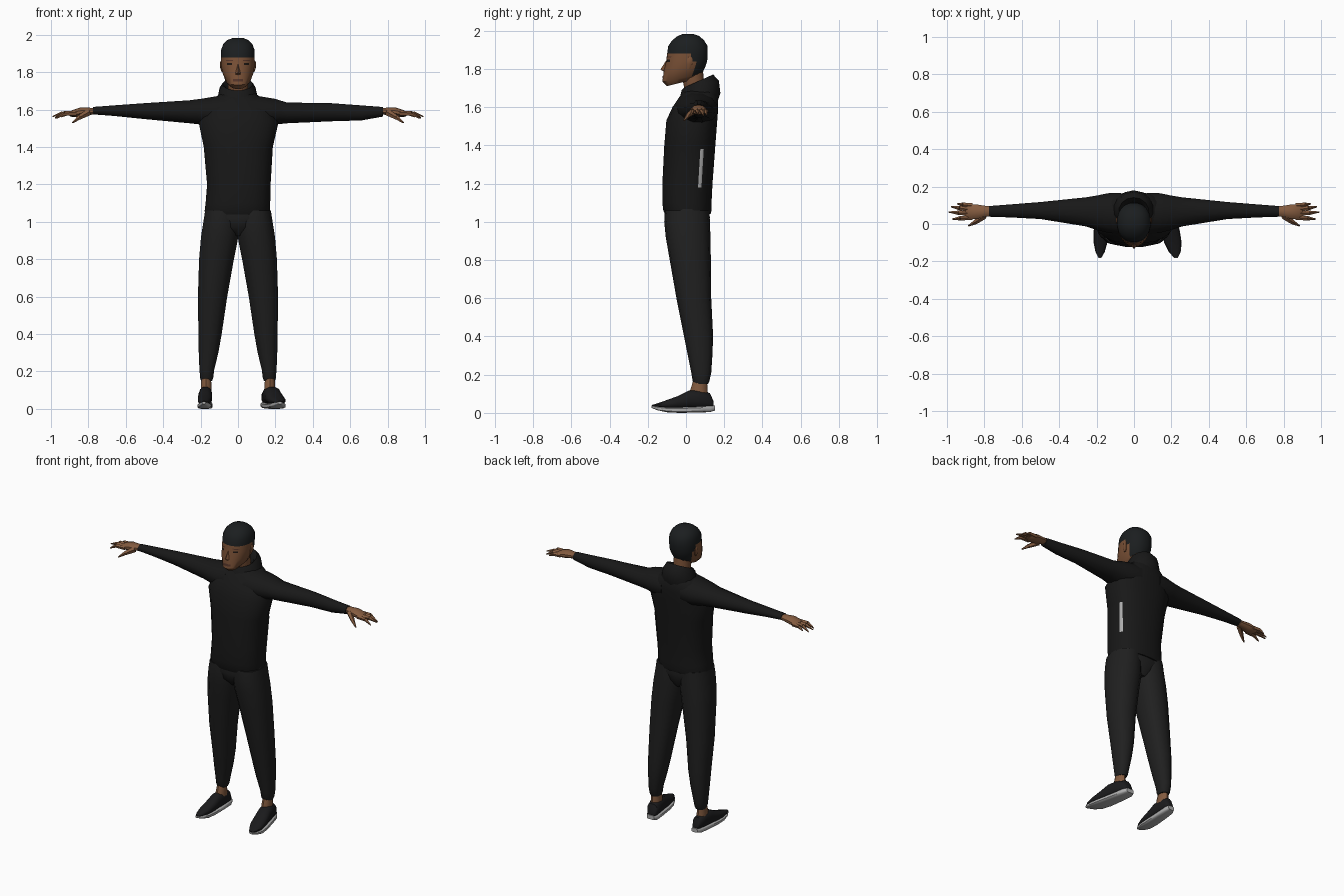
import bpy, bmesh, math
from mathutils import Vector
from mathutils.bvhtree import BVHTree


def material(name, r, g, b):
    m = bpy.data.materials.new(name)
    m.diffuse_color = (r, g, b, 1)
    return m


JACKET = material("jacket black", 0.009, 0.009, 0.009)
PANTS = material("trouser black", 0.014, 0.014, 0.014)
SHOE = material("shoe black", 0.011, 0.011, 0.012)
HAIR = material("hair black", 0.011, 0.013, 0.014)
FACE = material("face brown", 0.19, 0.08, 0.036)
SKIN = material("skin brown", 0.23, 0.105, 0.05)
LIPS = material("lip brown", 0.09, 0.035, 0.022)
DARK = material("eye dark", 0.012, 0.008, 0.006)
SOLE = material("sole grey", 0.42, 0.42, 0.42)


def finish(name, bm, mats, rule=None):
    bmesh.ops.recalc_face_normals(bm, faces=bm.faces)
    if rule:
        for f in bm.faces:
            f.material_index = rule(f.calc_center_median())
    me = bpy.data.meshes.new(name)
    bm.to_mesh(me)
    bm.free()
    for m in mats:
        me.materials.append(m)
    ob = bpy.data.objects.new(name, me)
    bpy.context.collection.objects.link(ob)
    return ob


def loft(name, rings, mats, axis="z", n=16, power=2.0, rule=None, side=1):
    """Skin rounded rings (position, a0, a1, b0, b1, tilt) along an axis."""
    bm = bmesh.new()
    loops = []
    for p, a0, a1, b0, b1, *tilt in rings:
        t = tilt[0] if tilt else 0
        loop = []
        for i in range(n):
            w = 2 * math.pi * (i + 0.5) / n
            c, s = math.cos(w), math.sin(w)
            a = (a0 + a1) / 2 + (a1 - a0) / 2 * math.copysign(abs(c) ** (2 / power), c)
            b = (b0 + b1) / 2 + (b1 - b0) / 2 * math.copysign(abs(s) ** (2 / power), s)
            q = p + t * b
            co = {"z": (a, b, q), "x": (q, a, b), "y": (a, q, b)}[axis]
            loop.append(bm.verts.new((co[0] * side, co[1], co[2])))
        loops.append(loop)
    for l0, l1 in zip(loops, loops[1:]):
        for i in range(n):
            j = (i + 1) % n
            bm.faces.new((l0[i], l0[j], l1[j], l1[i]))
    bm.faces.new(loops[0])
    bm.faces.new(loops[-1])
    return finish(name, bm, mats, rule)


def spike(name, start, end, r0, r1, mat):
    """Tapered five-sided finger."""
    a, b = Vector(start), Vector(end)
    bm = bmesh.new()
    bmesh.ops.create_cone(bm, cap_ends=True, segments=5, radius1=r0, radius2=r1,
                          depth=(b - a).length)
    rot = (b - a).to_track_quat("Z", "Y")
    for v in bm.verts:
        v.co = rot @ v.co + (a + b) / 2
    return finish(name, bm, [mat])


def decal(name, target, centre, u, v, direction, mat, steps=4):
    """Thin patch projected on to a surface."""
    me = target.data
    tree = BVHTree.FromPolygons([x.co for x in me.vertices],
                                [tuple(p.vertices) for p in me.polygons])
    c, u, v, d = Vector(centre), Vector(u), Vector(v), Vector(direction)
    bm = bmesh.new()
    grid = []
    for i in range(steps + 1):
        row = []
        for j in range(steps + 1):
            o = c + u * (i / steps - 0.5) + v * (j / steps - 0.5)
            hit = tree.ray_cast(o, d)[0]
            row.append(bm.verts.new((hit or o) - d * 0.003))
        grid.append(row)
    for i in range(steps):
        for j in range(steps):
            bm.faces.new((grid[i][j], grid[i + 1][j], grid[i + 1][j + 1], grid[i][j + 1]))
    ob = finish(name, bm, [mat])
    if ob.data.polygons[0].normal.dot(d) > 0:
        ob.data.flip_normals()
    return ob


# Jacket body
torso = loft("jacket_body", [
    (1.04, -.178, .170, -.112, .130), (1.06, -.180, .172, -.120, .135),
    (1.10, -.175, .174, -.125, .135), (1.20, -.167, .176, -.125, .140),
    (1.40, -.185, .188, -.115, .155), (1.53, -.212, .218, -.104, .165),
    (1.60, -.185, .190, -.072, .170), (1.655, -.135, .135, -.035, .168),
    (1.69, -.090, .090, -.005, .150)], [JACKET], n=20, power=2.4)

# Raised collar and folded hood
loft("hood_collar", [
    (1.63, -.125, .120, -.040, .165), (1.655, -.112, .108, -.032, .180, .1),
    (1.695, -.100, .096, -.022, .172, .25), (1.707, -.083, .080, -.010, .142, .45),
    (1.690, -.066, .064, .004, .120, .45), (1.665, -.062, .060, .008, .110, .3)],
    [JACKET], n=14)

# White strip on one side of the jacket
decal("side_strip", torso, (.5, .078, 1.28), (0, .018, 0), (0, .012, .20),
      (-1, 0, 0), SOLE)

# Neck
loft("neck", [(1.64, -.055, .055, .0, .105), (1.80, -.055, .055, -.03, .09)],
     [FACE], n=12)

# Head, with the hair as a colour region
head = loft("head", [
    (1.735, -.042, .042, -.100, .070, .25), (1.757, -.066, .066, -.125, .085, .20),
    (1.80, -.084, .084, -.117, .102, .10), (1.84, -.092, .090, -.105, .112),
    (1.88, -.092, .090, -.100, .115), (1.92, -.091, .089, -.094, .114),
    (1.95, -.080, .078, -.073, .095), (1.972, -.058, .056, -.045, .070),
    (1.984, -.025, .025, -.015, .035)], [FACE, HAIR], n=20, power=2.2,
    rule=lambda c: int(c.z > 1.88 or (c.y > .035 and c.z > 1.775)))

# Nose
bm = bmesh.new()
pts = [bm.verts.new(p) for p in ((0, -.100, 1.85), (0, -.134, 1.797), (-.021, -.108, 1.787),
                                 (.021, -.108, 1.787), (0, -.105, 1.778))]
for t in ((0, 1, 2), (0, 3, 1), (1, 4, 2), (1, 3, 4), (0, 2, 4), (0, 4, 3)):
    bm.faces.new([pts[i] for i in t])
finish("nose", bm, [FACE])

# Mouth, eyes, brows and ears
decal("mouth", head, (0, -.4, 1.757), (.055, 0, 0), (0, 0, .014), (0, 1, 0), LIPS)
for s, tag in ((-1, "left"), (1, "right")):
    decal("eye_" + tag, head, (s * .046, -.4, 1.843), (.026, 0, 0), (0, 0, .011),
          (0, 1, 0), DARK)
    decal("brow_" + tag, head, (s * .046, -.4, 1.862), (.036, 0, 0), (0, 0, .006),
          (0, 1, 0), LIPS)
    loft("ear_" + tag, [(1.80, .078, .088, .005, .022), (1.825, .082, .096, .002, .035),
                        (1.85, .084, .098, .004, .036), (1.862, .084, .092, .012, .03)],
         [FACE], n=8, side=s)

# Sleeves, hands and fingers
for s, tag in ((-1, "left"), (1, "right")):
    low = .012 if s > 0 else 0
    loft("sleeve_" + tag, [
        (.07, -.060, .170, 1.50, 1.682), (.14, -.050, .168, 1.505, 1.670),
        (.20, -.035, .155, 1.518, 1.660), (.26, -.015, .145, 1.525, 1.652 - low),
        (.50, .025, .119, 1.548 - low, 1.636), (.66, .034, .106, 1.565 - 2 * low, 1.624),
        (.775, .038, .097, 1.574 - low, 1.615)], [JACKET], axis="x", n=12, side=s)
    loft("palm_" + tag, [
        (.74, .045, .092, 1.577, 1.610), (.79, .038, .098, 1.572, 1.610),
        (.84, .026, .106, 1.562, 1.612), (.885, .024, .108, 1.560, 1.598),
        (.90, .032, .102, 1.565, 1.588)], [SKIN], axis="x", n=10, side=s)
    for k, (y0, x1, y1, z1) in enumerate(((.098, .945, .108, 1.560), (.077, .978, .092, 1.555),
                                          (.056, .992, .064, 1.563), (.035, .972, .026, 1.553))):
        mid = (s * (.885 + x1) / 2, (y0 + y1) / 2, 1.579)
        spike(f"finger_{k + 1}_{tag}", (s * .865, y0, 1.580), mid, .014, .012, SKIN)
        spike(f"fingertip_{k + 1}_{tag}", mid, (s * x1, y1, z1), .012, .003, SKIN)
    spike("thumb_" + tag, (s * .80, .045, 1.585), (s * .848, .010, 1.558), .019, .013, SKIN)
    spike("thumb_tip_" + tag, (s * .845, .012, 1.560), (s * .885, -.010, 1.530), .013, .004, SKIN)

# Trousers: hips and two legs
loft("trouser_hips", [(.925, -.05, .05, -.06, .09), (.97, -.13, .13, -.10, .115),
                      (1.02, -.183, .183, -.112, .125), (1.08, -.17, .17, -.105, .12)],
     [PANTS], n=18, power=2.3)
for s, tag in ((-1, "left"), (1, "right")):
    loft("trouser_leg_" + tag, [
        (.150, .138, .198, .045, .115), (.165, .132, .203, .035, .122),
        (.21, .126, .207, .028, .132), (.30, .104, .211, .010, .138),
        (.40, .086, .213, -.010, .142), (.60, .056, .216, -.050, .132),
        (.80, .020, .210, -.085, .130), (.92, -.004, .200, -.106, .128),
        (1.00, -.008, .187, -.114, .125), (1.06, -.008, .178, -.110, .122)],
        [PANTS], n=14, power=2.3, side=s)
    # Bare ankles
    loft("ankle_" + tag, [(.07, .140, .200, .020, .120), (.12, .140, .200, .022, .112),
                          (.19, .145, .195, .045, .110)], [SKIN], n=10, side=s)

# Shoes, turned outwards, with pale soles
for s, tag, wide, yaw in ((-1, "left", .036, .04), (1, "right", .046, .20)):
    def ring(y, w, z0, z1, skew=0):
        cx = .172 + (.08 - y) * yaw + skew
        return (y, cx - w * wide, cx + w * wide, z0, z1)
    loft("shoe_upper_" + tag, [
        ring(.145, .55, .025, .06), ring(.125, .85, .02, .105), ring(.07, .95, .02, .120),
        ring(.015, 1.0, .02, .118), ring(-.04, 1.06, .02, .090), ring(-.10, 1.0, .022, .068),
        ring(-.15, .65, .028, .050), ring(-.178, .2, .032, .042)],
        [SHOE], axis="y", n=12, power=2.4, side=s)
    loft("shoe_sole_" + tag, [
        ring(.152, .6, .012, .040), ring(.125, .92, .004, .038), ring(.06, 1.0, .001, .034),
        ring(-.04, 1.1, .000, .030), ring(-.10, 1.04, .003, .030),
        ring(-.15, .7, .014, .034), ring(-.181, .22, .026, .038)],
        [SOLE], axis="y", n=12, power=4, side=s)

# Smooth shading with sharp edges kept
for ob in bpy.context.collection.objects:
    ob.select_set(True)
bpy.context.view_layer.objects.active = torso
bpy.ops.object.shade_smooth_by_angle(angle=math.radians(45))
